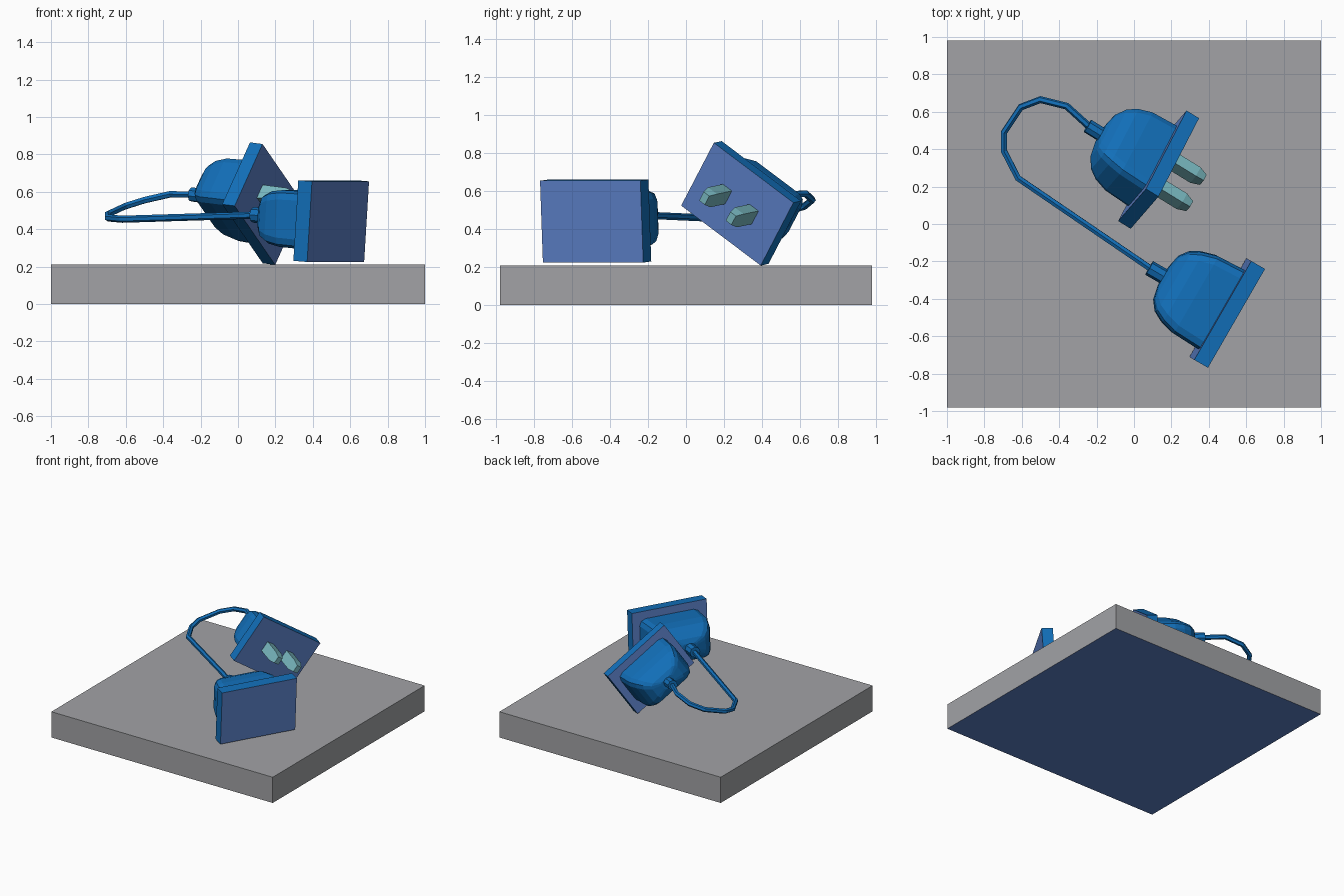
import bpy, bmesh, math
from mathutils import Vector, Matrix

if "Cube" in bpy.data.objects:
    bpy.data.objects.remove(bpy.data.objects["Cube"])


def material(name, rgb):
    m = bpy.data.materials.new(name)
    m.diffuse_color = (*rgb, 1)
    m.use_nodes = True
    m.node_tree.nodes["Principled BSDF"].inputs["Base Color"].default_value = m.diffuse_color
    return m


GREY = material("stone_grey", (0.36, 0.365, 0.38))
BLUE = material("plug_blue", (0.006, 0.16, 0.49))
PERI = material("soft_blue", (0.105, 0.215, 0.57))
TEAL = material("pale_teal", (0.19, 0.48, 0.53))


def frame(origin, normal, roll):
    """Local axes: x = plate width, y = plate height, z = outward from the face."""
    n = Vector(normal).normalized()
    h = Vector((0, 0, 1)).cross(n).normalized()
    u = n.cross(h)
    w = math.cos(roll) * h - math.sin(roll) * u
    v = n.cross(w)
    m = Matrix((w, v, n)).transposed().to_4x4()
    m.translation = origin
    return m


def section(hw, hh, chamfer):
    """Rectangle with two-segment rounded corners."""
    pts = []
    for k, (sx, sy) in enumerate(((1, 1), (-1, 1), (-1, -1), (1, -1))):
        for a in (0, 45, 90):
            t = math.radians(a + 90 * k)
            pts.append((sx * (hw - chamfer) + chamfer * math.cos(t),
                        sy * (hh - chamfer) + chamfer * math.sin(t)))
    return pts


def rect(hw, hh):
    return [(hw, hh), (-hw, hh), (-hw, -hh), (hw, -hh)]


def ring(r, n=8):
    return [(r * math.cos(2 * math.pi * i / n), r * math.sin(2 * math.pi * i / n)) for i in range(n)]


def loft(name, sections, mats, mtx=Matrix(), rule=None):
    """Skin a list of (z, outline) sections and cap both ends."""
    bm = bmesh.new()
    loops = [[bm.verts.new((x, y, z)) for x, y in pts] for z, pts in sections]
    n = len(loops[0])
    for a, b in zip(loops, loops[1:]):
        for i in range(n):
            bm.faces.new((a[i], a[(i + 1) % n], b[(i + 1) % n], b[i]))
    bm.faces.new(loops[0])
    bm.faces.new(loops[-1])
    bmesh.ops.recalc_face_normals(bm, faces=bm.faces)
    bm.normal_update()
    if rule:
        for f in bm.faces:
            f.material_index = rule(f)
    bm.transform(mtx)
    me = bpy.data.meshes.new(name)
    bm.to_mesh(me)
    bm.free()
    for m in mats:
        me.materials.append(m)
    ob = bpy.data.objects.new(name, me)
    bpy.context.collection.objects.link(ob)
    return ob


def connector(name, mtx, s):
    """Flanged housing with a rounded back and a cord collar."""
    t = 0.085 * s
    plate = rect(0.305 * s, 0.216 * s)
    loft(name + "_plate", [(-t, plate), (0, plate)], [BLUE, PERI], mtx,
         lambda f: 1 if abs(f.normal.z) > 0.9 else 0)
    profile = ((0, 0.245, 0.155, 0.05), (0.16, 0.238, 0.152, 0.05), (0.24, 0.215, 0.14, 0.05),
               (0.295, 0.185, 0.115, 0.045), (0.335, 0.135, 0.075, 0.035), (0.352, 0.06, 0.04, 0.02))
    loft(name + "_housing", [(-t - d * s, section(w * s, h * s, c * s)) for d, w, h, c in profile],
         [BLUE], mtx)
    loft(name + "_collar", [(-t - d * s, ring(0.042 * s)) for d in (0.33, 0.44)], [BLUE], mtx)
    return mtx @ Vector((0, 0, -t - 0.42 * s))


# base slab, with a blue underside
slab = [(1, 0.98), (-1, 0.98), (-1, -0.98), (1, -0.98)]
loft("base_slab", [(0, slab), (0.21, slab)], [GREY, PERI], rule=lambda f: 1 if f.normal.z < -0.5 else 0)

# the two ends of the cord
socket_end = connector("socket", frame((0.535, -0.497, 0.44), (0.866, -0.5, -0.07), 0), 1.0)
plug_frame = frame((0.165, 0.27, 0.532), (0.845, -0.52, -0.11), math.radians(34))
plug_end = connector("plug", plug_frame, 0.93)

# prongs with tapered tips
for side, label in ((-1, "left"), (1, "right")):
    loft(label + "_prong", [(-0.02, rect(0.032, 0.042)), (0.15, rect(0.032, 0.042)), (0.2, rect(0.02, 0.028))],
         [TEAL], plug_frame @ Matrix.Translation((side * 0.095, 0, 0)))

# cord looping between them
path = [plug_end, (-0.36, 0.63, 0.587), (-0.5, 0.665, 0.555), (-0.605, 0.625, 0.522), (-0.695, 0.49, 0.48),
        (-0.695, 0.39, 0.46), (-0.62, 0.245, 0.453), socket_end]
cu = bpy.data.curves.new("cord", "CURVE")
cu.dimensions = "3D"
cu.bevel_depth = 0.019
cu.bevel_resolution = 1
cu.use_fill_caps = True
sp = cu.splines.new("POLY")
sp.points.add(len(path) - 1)
for p, co in zip(sp.points, path):
    p.co = (*co, 1)
sp.use_smooth = False
cu.materials.append(BLUE)
bpy.context.collection.objects.link(bpy.data.objects.new("cord", cu))
